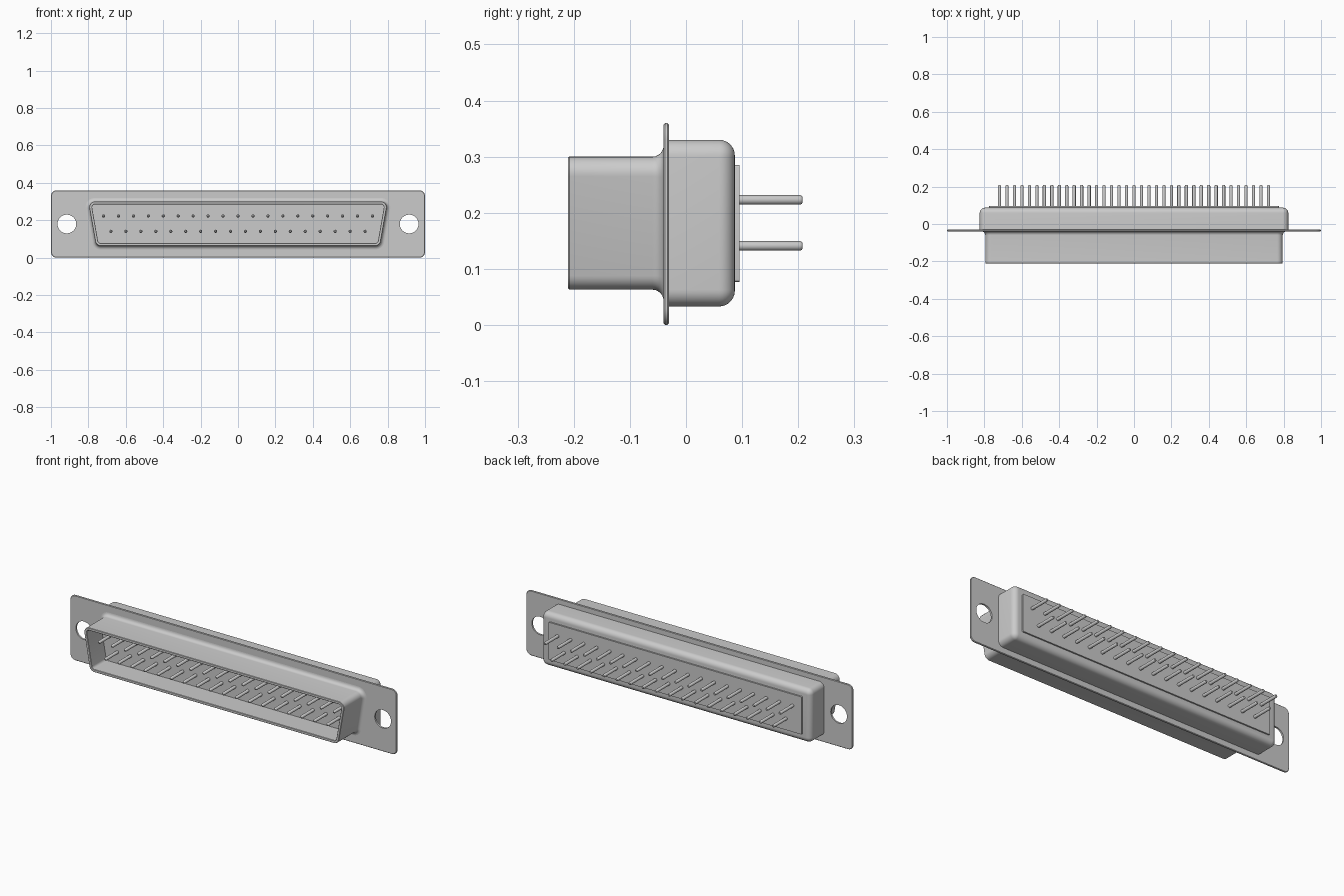
import bpy, bmesh
from math import sin, cos, tan, radians, pi

if "Cube" in bpy.data.objects:
    bpy.data.objects.remove(bpy.data.objects["Cube"])


def rounded(half_w, z0, z1, r, tilt=0.0, seg=8):
    """Profile function: rounded rectangle or D outline, grown by d."""
    t = radians(tilt)
    zt, zb = z1 - r, z0 + r
    xt = half_w - r
    xb = xt - (zt - zb) * tan(t)
    arcs = [(xt, zt, -t, pi / 2), (-xt, zt, pi / 2, pi + t),
            (-xb, zb, pi + t, 1.5 * pi), (xb, zb, 1.5 * pi, 2 * pi - t)]

    def profile(d):
        pts = []
        for cx, cz, a0, a1 in arcs:
            for i in range(seg + 1):
                a = a0 + (a1 - a0) * i / seg
                pts.append((cx + (r + d) * cos(a), cz + (r + d) * sin(a)))
        return pts
    return profile


def circle(cx, cz, r, seg=16):
    return lambda d: [(cx + (r + d) * cos(2 * pi * i / seg),
                       cz + (r + d) * sin(2 * pi * i / seg)) for i in range(seg)]


def loft(bm, profile, path):
    """Skin the profile through (y, growth) stations and cap both ends."""
    rings = [[bm.verts.new((x, y, z)) for x, z in profile(d)] for y, d in path]
    n = len(rings[0])
    for a, b in zip(rings, rings[1:]):
        for i in range(n):
            j = (i + 1) % n
            bm.faces.new((a[i], a[j], b[j], b[i]))
    bm.faces.new(rings[0])
    bm.faces.new(rings[-1])


def make(name, parts):
    bm = bmesh.new()
    for profile, path in parts:
        loft(bm, profile, path)
    bmesh.ops.recalc_face_normals(bm, faces=bm.faces)
    me = bpy.data.meshes.new(name)
    bm.to_mesh(me)
    bm.free()
    ob = bpy.data.objects.new(name, me)
    bpy.context.collection.objects.link(ob)
    return ob


def smooth(ob):
    bpy.ops.object.select_all(action='DESELECT')
    ob.select_set(True)
    bpy.context.view_layer.objects.active = ob
    bpy.ops.object.shade_smooth_by_angle(angle=radians(35))


# mounting flange with two screw holes
flange = make("flange", [(rounded(1.0, 0.0, 0.36, 0.03),
                          [(-0.04, -0.003), (-0.037, 0), (-0.033, 0), (-0.03, -0.003)])])
cutter = make("hole_cutter", [(circle(s * 0.915, 0.18, 0.05, 40), [(-0.1, 0), (0.05, 0)])
                              for s in (-1, 1)])
cutter.hide_render = True
mod = flange.modifiers.new("holes", 'BOOLEAN')
mod.object = cutter
mod.solver = 'EXACT'
bpy.context.view_layer.objects.active = flange
bpy.ops.object.modifier_apply(modifier=mod.name)
bpy.data.objects.remove(cutter)
smooth(flange)

# hollow D-shaped front shell, flared where it meets the flange
flare = [(-0.06 + 0.02 * sin(a), 0.02 - 0.02 * cos(a))
         for a in (i * pi / 12 for i in range(7))]
wall = [(-0.085, -0.015), (-0.208, -0.015), (-0.21, -0.013), (-0.21, -0.002), (-0.208, 0)]
smooth(make("front_shell", [(rounded(0.795, 0.063, 0.30, 0.03, 10),
                             wall + flare + [(-0.035, 0.02)])]))

# rear housing with rounded back edge
fr = 0.028
edge = [(0.087 - fr + fr * sin(a), -fr + fr * cos(a))
        for a in (i * pi / 14 for i in range(8))]
smooth(make("rear_housing", [(rounded(0.825, 0.033, 0.33, 0.03), [(-0.035, 0)] + edge)]))

# rear insulator plate
smooth(make("rear_insulator", [(rounded(0.775, 0.077, 0.285, 0.004, 0, 3),
                                [(0.08, 0), (0.095, 0)])]))

# two staggered rows of contact pins running right through
pin_path = [(-0.192, -0.005), (-0.189, -0.002), (-0.185, 0),
            (0.203, 0), (0.206, -0.001), (0.2075, -0.003)]
pins = []
for count, z in ((19, 0.223), (18, 0.141)):
    for i in range(count):
        pins.append((circle((i - (count - 1) / 2) * 0.0799, z, 0.0085), pin_path))
smooth(make("contact_pins", pins))
